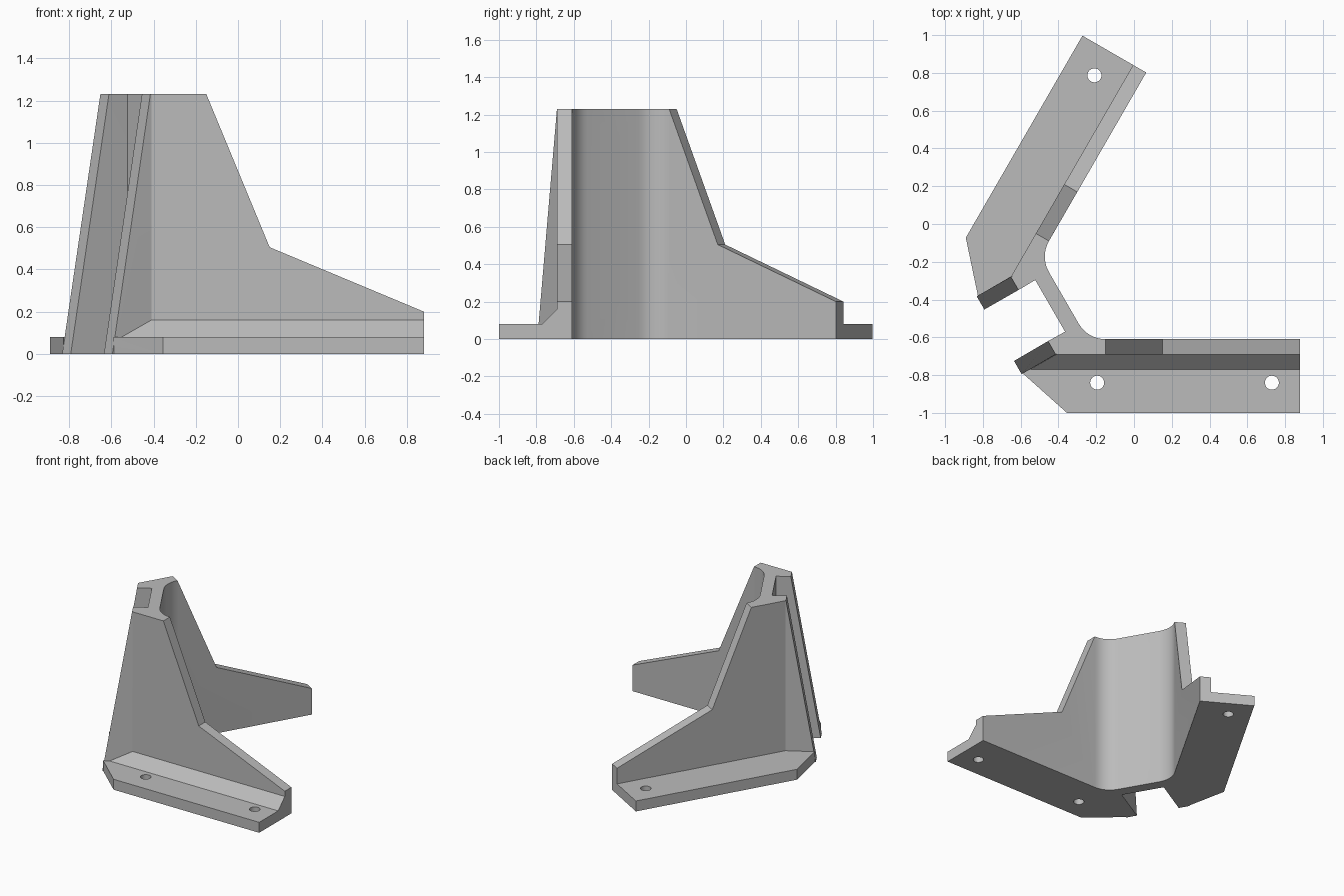
import bpy, bmesh, math
from mathutils import Matrix, Vector

cube = bpy.data.objects.get("Cube")
if cube:
    bpy.data.objects.remove(cube, do_unlink=True)

# Symmetry plane: vertical, running at 30 degrees through PIVOT
PIVOT = Vector((0.476, 0.098, 0))
ANGLE = math.radians(30)
TURN = Matrix.Rotation(ANGLE, 4, 'Z')
FLIP = (Matrix.Translation(PIVOT) @ TURN @ Matrix.Scale(-1, 4, (0, 1, 0))
        @ TURN.inverted() @ Matrix.Translation(-PIVOT))
TOP, PLATE = 1.23, 0.08
FRONT, BACK = -0.69, -0.61

grey = bpy.data.materials.new("plain grey")
grey.use_nodes = True
grey.diffuse_color = (0.5, 0.5, 0.5, 1)
grey.node_tree.nodes["Principled BSDF"].inputs["Base Color"].default_value = (0.5, 0.5, 0.5, 1)


def finish(bm, name, matrix=None):
    if matrix:
        bm.transform(matrix)
    bmesh.ops.recalc_face_normals(bm, faces=bm.faces)
    mesh = bpy.data.meshes.new(name)
    bm.to_mesh(mesh)
    bm.free()
    mesh.materials.append(grey)
    obj = bpy.data.objects.new(name, mesh)
    bpy.context.collection.objects.link(obj)
    return obj


def prism(name, points, direction, matrix=None):
    bm = bmesh.new()
    face = bm.faces.new([bm.verts.new(p) for p in points])
    new = bmesh.ops.extrude_face_region(bm, geom=[face])["geom"]
    bmesh.ops.translate(bm, vec=direction, verts=[v for v in new if isinstance(v, bmesh.types.BMVert)])
    return finish(bm, name, matrix)


def hull(name, points, matrix=None):
    bm = bmesh.new()
    for p in points:
        bm.verts.new(p)
    bmesh.ops.convex_hull(bm, input=bm.verts)
    return finish(bm, name, matrix)


def drill(name, radius, matrix):
    bm = bmesh.new()
    bmesh.ops.create_cone(bm, cap_ends=True, segments=32, radius1=radius, radius2=radius, depth=0.4)
    return finish(bm, name, matrix)


def combine(target, tool, operation):
    mod = target.modifiers.new(tool.name, 'BOOLEAN')
    mod.operation, mod.solver, mod.object = operation, 'EXACT', tool
    bpy.context.view_layer.objects.active = target
    bpy.ops.object.modifier_apply(modifier=mod.name)
    bpy.data.objects.remove(tool, do_unlink=True)


# Upright web joining both arms, with a rounded inner corner
arc = [Vector((-0.15 + 0.165 * math.cos(a), -0.445 + 0.165 * math.sin(a), 0))
       for a in (math.radians(270 - 60 * i / 8) for i in range(9))]
half = [Vector(p) for p in ((-0.365, -0.57, 0), (-0.39, -0.62, 0), (-0.3, -0.65, 0), (-0.15, -0.65, 0))] + arc
bracket = prism("corner_bracket", half + [FLIP @ p for p in reversed(half)], (0, 0, TOP))

parts, holes = [], []
for side, m in (("front", Matrix.Identity(4)), ("rear", FLIP)):
    # Foot plate with a clipped corner
    foot = [(-0.355, -1), (0.88, -1), (0.88, -0.64), (-0.42, -0.64), (-0.59, -0.79)]
    parts.append(prism(side + "_foot", [(x, y, 0) for x, y in foot], (0, 0, PLATE), m))
    # Tapering wall
    wall = [(-0.41, 0), (0.88, 0), (0.88, 0.2), (0.15, 0.505), (-0.15, TOP), (-0.41, TOP)]
    parts.append(prism(side + "_wall", [(x, FRONT, z) for x, z in wall], (0, BACK - FRONT, 0), m))
    # Leaning flange beside the outer channel
    flange = [(-0.635, -0.725, 0), (-0.595, -0.795, 0), (-0.455, -0.62, TOP), (-0.415, FRONT, TOP)]
    flange += [(-0.36, y, z) for y in (-0.567, -0.66) for z in (0, TOP)]
    parts.append(hull(side + "_flange", flange, m))
    # Sloped strip along the foot of the wall
    strip = [(0.88, -0.77, PLATE), (0.88, FRONT, 0.16), (0.88, -0.65, 0.16), (0.88, -0.65, 0.04),
             (0.88, -0.77, 0.04), (-0.55, -0.77, PLATE), (-0.55, -0.77, 0.04),
             (-0.41, FRONT, 0.16), (-0.41, -0.65, 0.16), (-0.41, -0.65, 0.04)]
    parts.append(hull(side + "_strip", strip, m))
    # Screw holes in the foot
    for x in (-0.195, 0.73):
        holes.append(drill(side + "_hole", 0.037, m @ Matrix.Translation((x, -0.84, 0))))

# Screw holes through the web
for z in (0.205, 1.08):
    holes.append(drill("web_hole", 0.035, Matrix.Translation((-0.41, -0.41, z)) @ TURN
                       @ Matrix.Rotation(math.pi / 2, 4, 'Y')))

for part in parts:
    combine(bracket, part, 'UNION')
for hole in holes:
    combine(bracket, hole, 'DIFFERENCE')

bpy.ops.object.select_all(action='DESELECT')
bracket.select_set(True)
bpy.context.view_layer.objects.active = bracket
bpy.ops.object.shade_smooth_by_angle(angle=ANGLE)
